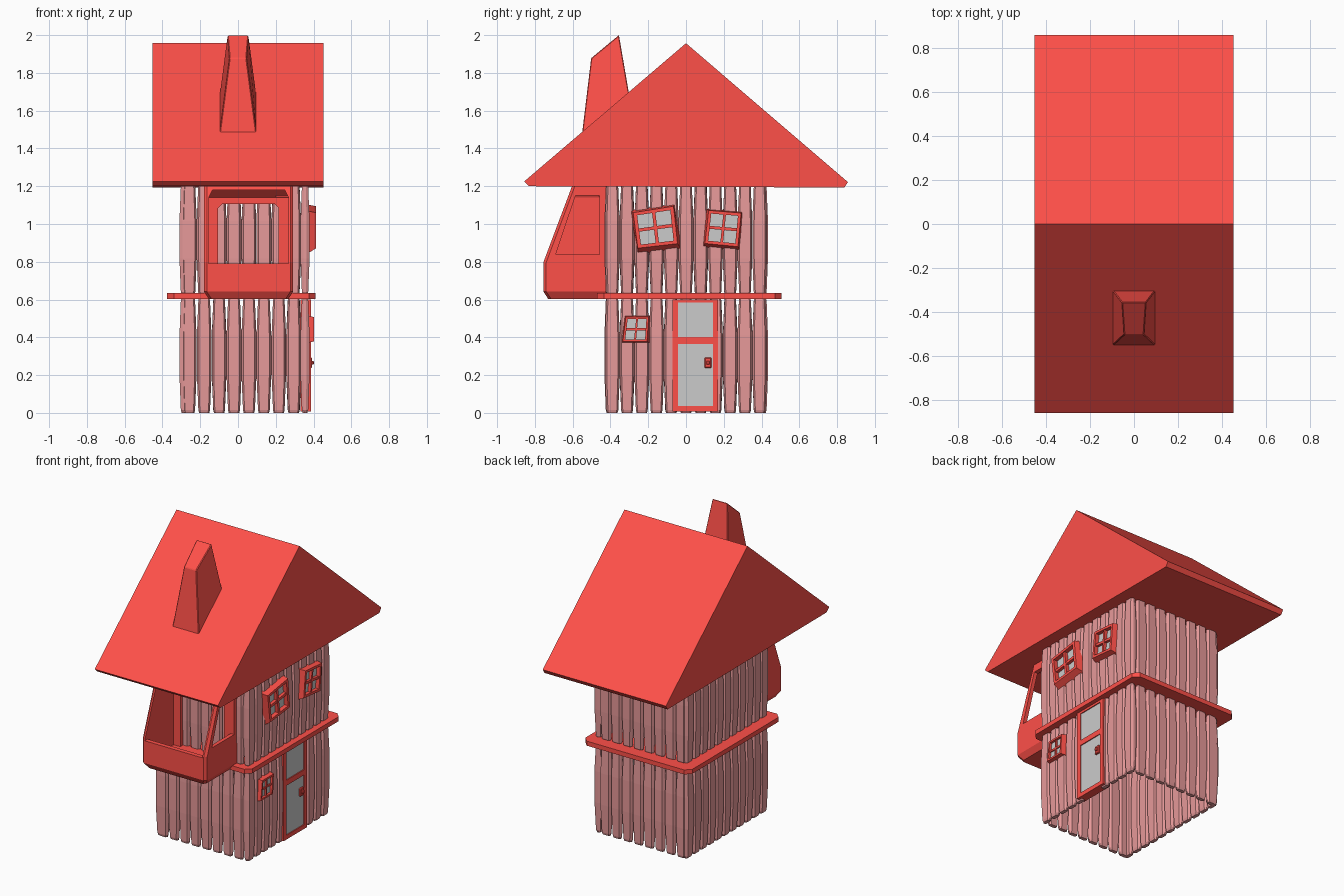
import bpy, bmesh, math, random
from mathutils import Vector

if "Cube" in bpy.data.objects:
    bpy.data.objects.remove(bpy.data.objects["Cube"])

random.seed(4)


def material(name, color):
    m = bpy.data.materials.new(name)
    m.diffuse_color = (*color, 1)
    m.use_nodes = True
    m.node_tree.nodes["Principled BSDF"].inputs["Base Color"].default_value = m.diffuse_color
    return m


RED = material("red_paint", (1.0, 0.08, 0.066))
PINK = material("pink_wood", (0.80, 0.32, 0.32))


def loft(name, loops, mat=None, ring=False):
    """Skin a list of equal-length point loops; ring=True joins last to first instead of capping."""
    bm = bmesh.new()
    rows = [[bm.verts.new(p) for p in loop] for loop in loops]
    n = len(rows[0])
    pairs = list(zip(rows, rows[1:]))
    if ring:
        pairs.append((rows[-1], rows[0]))
    else:
        bm.faces.new(rows[0])
        bm.faces.new(rows[-1])
    for a, b in pairs:
        for i in range(n):
            j = (i + 1) % n
            bm.faces.new((a[i], a[j], b[j], b[i]))
    bmesh.ops.recalc_face_normals(bm, faces=bm.faces)
    me = bpy.data.meshes.new(name)
    bm.to_mesh(me)
    bm.free()
    ob = bpy.data.objects.new(name, me)
    bpy.context.collection.objects.link(ob)
    if mat:
        me.materials.append(mat)
    return ob


def along_x(name, profile, x0, x1, mat=None):
    return loft(name, [[(x, y, z) for y, z in profile] for x in (x0, x1)], mat)


def bevel(ob, width):
    m = ob.modifiers.new("bevel", 'BEVEL')
    m.width, m.segments = width, 1


def cut(ob, cutter):
    m = ob.modifiers.new("cut", 'BOOLEAN')
    m.object, m.operation, m.solver = cutter, 'DIFFERENCE', 'EXACT'
    cutter.hide_render = True
    cutter.hide_viewport = True


# Bulging wall planks
def plank(name, x, y, z0, z1, turned):
    full = 0.039 + random.uniform(-0.001, 0.001)
    loops = []
    for t, w, d in ((0, .7, .5), (.025, .8, .7), (.33, 1, 1), (.67, 1, 1), (.975, .8, .7), (1, .7, .5)):
        a, b = full * w, 0.024 * d
        c, e = a * 0.74, b * 0.3
        sec = [(-c, -b), (c, -b), (a, -e), (a, e), (c, b), (-c, b), (-a, e), (-a, -e)]
        if turned:
            sec = [(q, p) for p, q in sec]
        loops.append([(x + p, y + q, z0 + (z1 - z0) * t) for p, q in sec])
    loft(name, loops, PINK)


for floor, z0, z1 in (("lower", 0, 0.61), ("upper", 0.625, 1.21)):
    for i in range(8):
        x = -0.258 + 0.079 * i
        plank(f"{floor}_front_plank", x, -0.408, z0, z1, False)
        plank(f"{floor}_back_plank", x, 0.410, z0, z1, False)
    for i in range(11):
        y = -0.39 + 0.078 * i
        plank(f"{floor}_left_plank", -0.286, y, z0, z1, True)
        if floor == "upper" or i not in (5, 6):      # doorway
            plank(f"{floor}_right_plank", 0.355, y, z0, z1, True)

# Belt between the floors
c = 0.035
x0, x1, y0, y1 = -0.375, 0.41, -0.47, 0.505
outline = [(x0 + c, y0), (x1 - c, y0), (x1, y0 + c), (x1, y1 - c),
           (x1 - c, y1), (x0 + c, y1), (x0, y1 - c), (x0, y0 + c)]
loft("floor_belt", [[(x, y, z) for x, y in outline] for z in (0.604, 0.634)], RED)

# Roof
along_x("roof", [(-.83, 1.2), (-.857, 1.225), (0, 1.957), (.857, 1.222), (.838, 1.193)], -0.452, 0.452, RED)

# Tapered chimney with a slanted top
base = [(-.097, -.55, 1.48), (.097, -.55, 1.48), (.097, -.30, 1.68), (-.097, -.30, 1.68)]
top = [(-.045, -.502, 1.878), (.045, -.502, 1.878), (.055, -.355, 2.0), (-.055, -.355, 2.0)]
foot = [(x, y, z - 0.06) for x, y, z in base]
bevel(loft("chimney", [foot, base, top], RED), 0.004)


# Bay balcony: thin walls, open front and right side, narrower opening into the house
def bay_loop(inset, y_front, z):
    a, b, k = -.18 + inset, .292 - inset, .015
    return [(a, -.41, z), (a, y_front + k, z), (a + k, y_front, z),
            (b - k, y_front, z), (b, y_front + k, z), (b, -.41, z)]


bay = loft("bay", [bay_loop(.025, -.73, .604), bay_loop(0, -.755, .642),
                   bay_loop(0, -.755, .797), bay_loop(0, -.6, 1.21)], RED)


def box_loop(xa, xb, ya, yb, z):
    return [(xa, ya, z), (xb, ya, z), (xb, yb, z), (xa, yb, z)]


cut(bay, loft("bay_inner_cutter", [box_loop(-.155, .267, -.725, -.455, .65), box_loop(-.155, .267, -.725, -.455, .79),
                                   box_loop(-.155, .267, -.82, -.455, .79001), box_loop(-.155, .267, -.82, -.455, 1.14),
                                   box_loop(-.135, .247, -.82, -.5, 1.18)], RED))
door_arch = [(-.105, .65), (.215, .65), (.215, 1.085), (.195, 1.105), (-.085, 1.105), (-.105, 1.085)]
cut(bay, loft("bay_back_cutter", [[(x, y, z) for x, z in door_arch] for y in (-.5, -.38)], RED))
cut(bay, along_x("bay_side_cutter", [(-.69, .838), (-.585, 1.15), (-.458, 1.15), (-.458, .838)], .2, .4, RED))


# Windows and door share these panel helpers; corners run bottom-left, bottom-right, top-right, top-left
def patch(corners, u0, u1, v0, v1):
    a, b, c, d = [Vector(p) for p in corners]
    return [tuple(a.lerp(b, u).lerp(d.lerp(c, u), v)) for u, v in ((u0, v0), (u1, v0), (u1, v1), (u0, v1))]


def loop_at(x, pts):
    return [(x, y, z) for y, z in pts]


def window(name, outer, face, x_front):
    hole = patch(face, .09, .91, .09, .91)
    loft(name + "_frame", [loop_at(.35, outer), loop_at(x_front, face),
                           loop_at(x_front, hole), loop_at(.35, hole)], RED, ring=True)
    along_x(name + "_glass", hole, .36, .386)
    along_x(name + "_upright_bar", patch(hole, .45, .55, 0, 1), .37, x_front - .006, RED)
    along_x(name + "_cross_bar", patch(hole, 0, 1, .44, .55), .37, x_front - .008, RED)


window("large_window", [(-.255, .832), (-.02, .862), (-.06, 1.106), (-.297, 1.073)],
       [(-.255, .872), (-.045, .896), (-.066, 1.094), (-.28, 1.06)], .414)
window("medium_window", [(.085, .872), (.288, .858), (.302, 1.065), (.103, 1.08)],
       [(.1, .897), (.275, .88), (.292, 1.058), (.12, 1.072)], .412)
window("small_window", [(-.345, .368), (-.19, .368), (-.19, .516), (-.328, .516)],
       [(-.335, .378), (-.206, .378), (-.198, .508), (-.318, .508)], .402)

# Door
outer = [(-.072, .008), (.17, .008), (.17, .6), (-.072, .6)]
hole = [(-.042, .036), (.143, .036), (.143, .585), (-.042, .585)]
loft("door_frame", [loop_at(.33, outer), loop_at(.386, outer), loop_at(.386, hole), loop_at(.33, hole)],
     RED, ring=True)
along_x("door_glass", hole, .345, .38)
along_x("door_rail", patch(hole, 0, 1, .6, .665), .34, .386, RED)
bevel(along_x("door_handle_plate", [(.098, .238), (.135, .238), (.135, .292), (.098, .292)], .37, .392, RED), .004)
bevel(along_x("door_knob", [(.107, .255), (.127, .255), (.127, .275), (.107, .275)], .38, .402, RED), .004)
